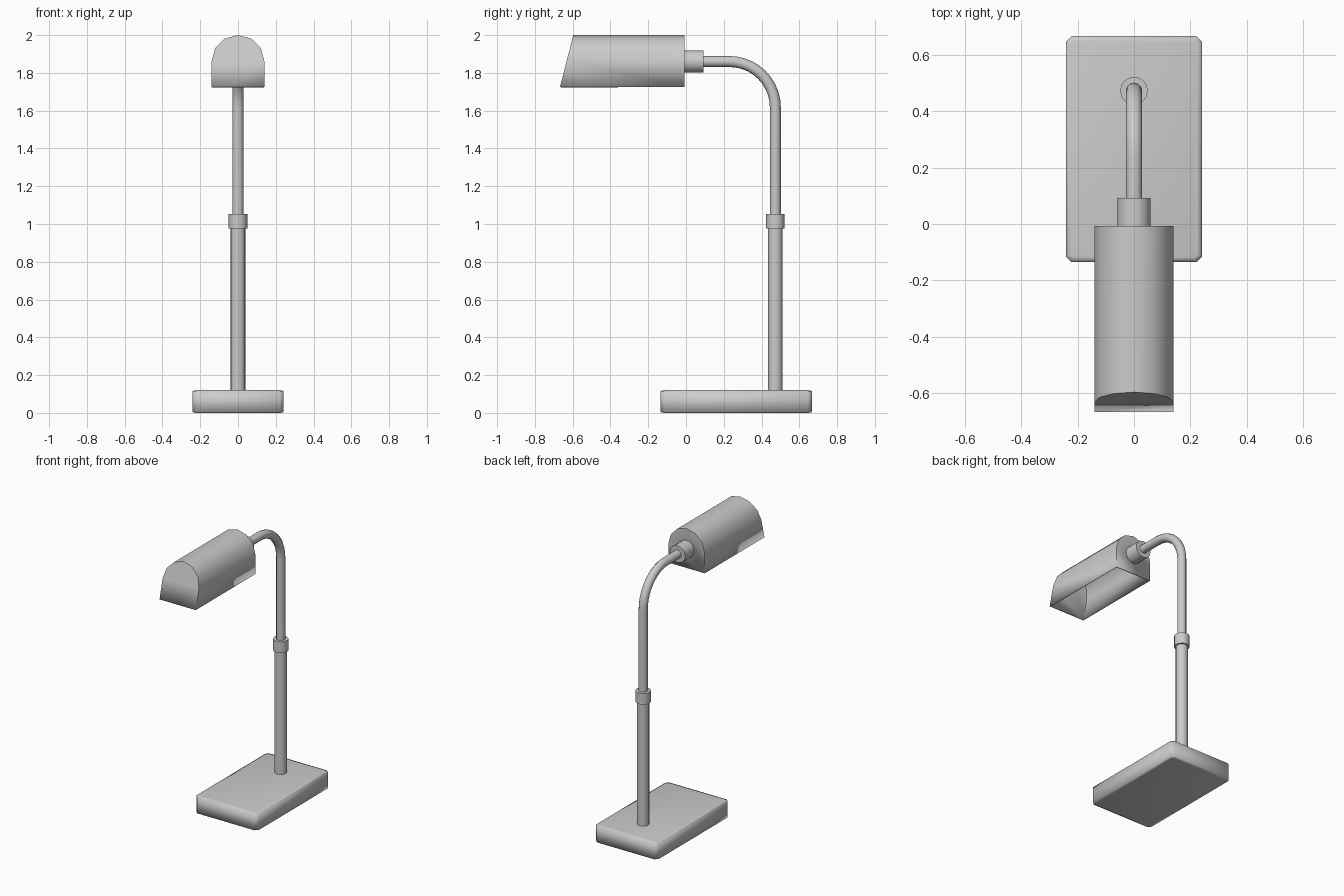
import bpy, bmesh
from math import sin, cos, pi, radians

if "Cube" in bpy.data.objects:
    bpy.data.objects.remove(bpy.data.objects["Cube"])

POLE_Y, ARM_Z = 0.473, 1.86


def add_mesh(name, bm, angle=50):
    bmesh.ops.recalc_face_normals(bm, faces=bm.faces)
    me = bpy.data.meshes.new(name)
    bm.to_mesh(me)
    bm.free()
    ob = bpy.data.objects.new(name, me)
    bpy.context.collection.objects.link(ob)
    bpy.ops.object.select_all(action='DESELECT')
    ob.select_set(True)
    bpy.context.view_layer.objects.active = ob
    bpy.ops.object.shade_smooth_by_angle(angle=radians(angle))
    return ob


def loft(loops, cap_start=True, cap_end=True, cyclic=True):
    bm = bmesh.new()
    rings = [[bm.verts.new(p) for p in loop] for loop in loops]
    n = len(loops[0])
    for a, b in zip(rings, rings[1:]):
        for i in range(n if cyclic else n - 1):
            j = (i + 1) % n
            bm.faces.new((a[i], a[j], b[j], b[i]))
    if cap_start:
        bm.faces.new(rings[0])
    if cap_end:
        bm.faces.new(rings[-1])
    return bm


def cylinder(name, r, start, end, axis='Z', sides=16):
    def ring(t):
        pts = []
        for i in range(sides):
            u, v = r * cos(2 * pi * i / sides), r * sin(2 * pi * i / sides)
            pts.append((u, POLE_Y + v, t) if axis == 'Z' else (u, t, ARM_Z + v))
        return pts
    return add_mesh(name, loft([ring(start), ring(end)]))


# Base slab with clipped corners and a slightly softened rim
def base_loop(inset, z):
    x, y0, y1, c = 0.242 - inset, -0.135 + inset, 0.667 - inset, 0.02 - inset * 0.5
    return [(-x + c, y0, z), (x - c, y0, z), (x, y0 + c, z), (x, y1 - c, z),
            (x - c, y1, z), (-x + c, y1, z), (-x, y1 - c, z), (-x, y0 + c, z)]


add_mesh("base", loft([base_loop(0.018, 0), base_loop(0, 0.004),
                       base_loop(0, 0.116), base_loop(0.018, 0.12)]), 89)

# Telescopic stand and shade connector
cylinder("lower_pole", 0.039, 0.115, 0.98)
cylinder("collar", 0.049, 0.975, 1.053)
cylinder("shade_connector", 0.059, -0.012, 0.093, axis='Y')

# Bent upper arm swept along a path
R = 0.243
path = [(0, POLE_Y, 1.0)]
path += [(0, POLE_Y - R + R * cos(a), ARM_Z - R + R * sin(a))
         for a in (pi / 2 * i / 10 for i in range(11))]
path.append((0, 0.08, ARM_Z))
curve = bpy.data.curves.new("upper_arm", 'CURVE')
curve.dimensions = '3D'
curve.bevel_depth = 0.029
curve.bevel_resolution = 4
curve.use_fill_caps = True
spline = curve.splines.new('POLY')
spline.points.add(len(path) - 1)
for pt, co in zip(spline.points, path):
    pt.co = (*co, 1)
arm = bpy.data.objects.new("upper_arm", curve)
bpy.context.collection.objects.link(arm)
bpy.ops.object.select_all(action='DESELECT')
arm.select_set(True)
bpy.context.view_layer.objects.active = arm
bpy.ops.object.convert(target='MESH')
bpy.ops.object.shade_smooth_by_angle(angle=radians(50))

# Arched shade: slanted closed front, flat back, open underneath
profile = [(0.14, 1.725)]
profile += [(0.14 * cos(pi * i / 6), ARM_Z + 0.14 * sin(pi * i / 6)) for i in range(7)]
profile.append((-0.14, 1.725))
back = [(x, -0.007, z) for x, z in profile]
front = [(x, -0.667 + (z - 1.725) / 0.275 * 0.07, z) for x, z in profile]
shade = add_mesh("shade", loft([back, front], cyclic=False))
shell = shade.modifiers.new("shell", 'SOLIDIFY')
shell.thickness = 0.007
shell.offset = -1
shell.use_even_offset = True
